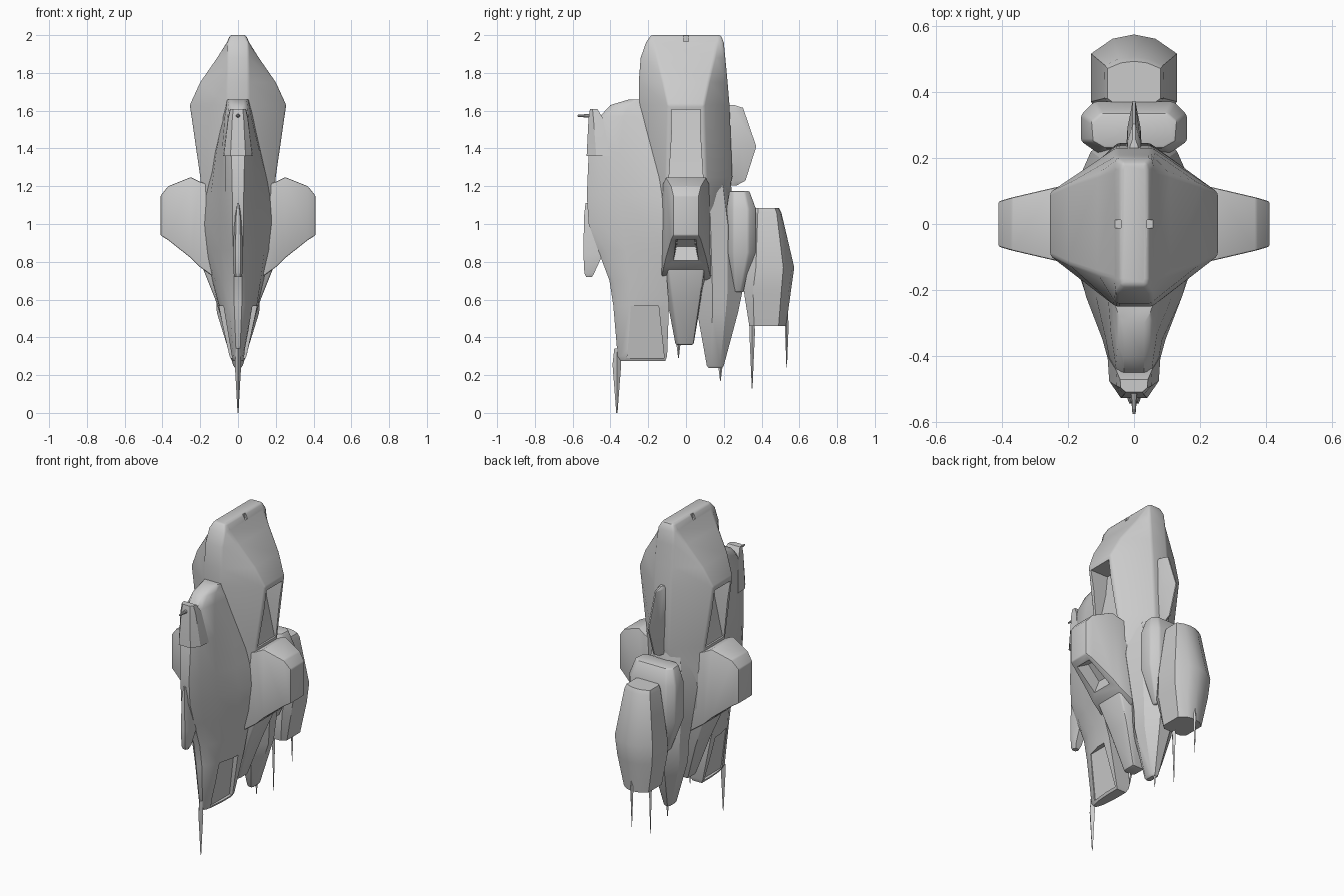
import bpy, bmesh, math
from mathutils import Vector


def activate(ob):
    bpy.ops.object.select_all(action='DESELECT')
    ob.select_set(True)
    bpy.context.view_layer.objects.active = ob


def apply_mod(ob, kind, **props):
    activate(ob)
    m = ob.modifiers.new(kind.lower(), kind)
    for k, v in props.items():
        setattr(m, k, v)
    bpy.ops.object.modifier_apply(modifier=m.name)


def loft(name, rings, bevel=0.0):
    """Skin closed rings of 3D points and cap both ends."""
    bm = bmesh.new()
    rows = [[bm.verts.new(p) for p in r] for r in rings]
    n = len(rows[0])
    for a, b in zip(rows, rows[1:]):
        for i in range(n):
            j = (i + 1) % n
            bm.faces.new((a[i], a[j], b[j], b[i]))
    bm.faces.new(rows[0])
    bm.faces.new(rows[-1])
    bmesh.ops.recalc_face_normals(bm, faces=bm.faces)
    me = bpy.data.meshes.new(name)
    bm.to_mesh(me)
    bm.free()
    ob = bpy.data.objects.new(name, me)
    bpy.context.collection.objects.link(ob)
    if bevel:
        apply_mod(ob, 'BEVEL', width=bevel, segments=2, limit_method='ANGLE',
                  angle_limit=math.radians(25))
    return ob


def sym(z, *half):
    """Mirror a front-to-back half section into a full ring at height z."""
    left = [(-x, y) for x, y in reversed(half) if x > 0]
    return [(x, y, z) for x, y in list(half) + left]


def mirror(ob):
    apply_mod(ob, 'MIRROR', use_mirror_merge=False)


def cut(ob, cutter):
    apply_mod(ob, 'BOOLEAN', operation='DIFFERENCE', object=cutter, solver='EXACT')
    bpy.data.objects.remove(cutter)


def smooth(ob, angle=32):
    activate(ob)
    bpy.ops.object.shade_smooth_by_angle(angle=math.radians(angle))


def rect(x, y, z0, z1):
    return [(x, -y, z0), (x, y, z0), (x, y, z1), (x, -y, z1)]


# Central hull: z, end half width, front y, back y, side x, side half depth
hull_rows = [(2.0, .035, -.185, .185, .042, .165), (1.96, .055, -.212, .2, .06, .165),
             (1.88, .055, -.24, .208, .11, .15), (1.75, .055, -.25, .22, .2, .12),
             (1.63, .055, -.25, .23, .255, .095), (1.25, .05, -.22, .245, .2, .105),
             (1.1, .05, -.2, .21, .19, .11), (.8, .05, -.15, .15, .2, .1),
             (.6, .04, -.1, .08, .12, .075), (.36, .02, -.055, .04, .04, .04)]
hull = loft("main_hull", [sym(z, (w, f), (x, -s), (x, s), (w, b))
                          for z, w, f, b, x, s in hull_rows], .01)

# Side intakes: wedge recess, deep at the top and shallow at the bottom
intake = loft("intake_cutter", [[(x0, -y, z), (x0, y, z), (.4, y, z), (.4, -y, z)]
              for z, x0, y in [(1.605, .13, .078), (1.48, .145, .075), (1.24, .188, .09)]])
mirror(intake)
cut(hull, intake)
# Small notches in the crown
notch = loft("notch_cutter", [rect(.04, .012, 1.965, 2.1), rect(.09, .012, 1.965, 2.1)])
mirror(notch)
cut(hull, notch)
smooth(hull)

# Deep front body and chin
front = loft("front_body", [
    sym(1.66, (.03, -.30), (.045, -.28), (.055, -.25), (.06, -.2), (.06, -.1)),
    sym(1.63, (.03, -.40), (.05, -.37), (.06, -.3), (.065, -.2), (.07, -.1)),
    sym(1.57, (.03, -.455), (.055, -.43), (.07, -.33), (.08, -.2), (.09, -.1)),
    sym(1.38, (.035, -.515), (.065, -.46), (.085, -.35), (.115, -.22), (.13, -.1)),
    sym(1.15, (.03, -.525), (.065, -.46), (.095, -.35), (.145, -.22), (.175, -.1)),
    sym(1.0, (.03, -.515), (.063, -.45), (.095, -.34), (.15, -.2), (.185, -.1)),
    sym(.86, (.025, -.465), (.06, -.42), (.09, -.32), (.14, -.2), (.17, -.1)),
    sym(.70, (.02, -.405), (.05, -.38), (.085, -.3), (.12, -.2), (.135, -.1)),
    sym(.57, (.02, -.385), (.045, -.36), (.075, -.3), (.1, -.2), (.105, -.09)),
    sym(.30, (.01, -.362), (.025, -.345), (.035, -.3), (.045, -.2), (.045, -.1)),
    sym(.275, (.006, -.345), (.015, -.33), (.025, -.29), (.032, -.2), (.032, -.11))])
# Recessed lower side panels
panel = loft("panel_cutter", [[(x0, f, z), (x0, b, z), (.3, b, z), (.3, f, z)]
             for z, x0, f, b in [(.565, .072, -.29, -.145), (.29, .022, -.312, -.115)]])
mirror(panel)
cut(front, panel)
smooth(front, 35)

# Nose housing and its prong
smooth(loft("nose_housing", [
    sym(1.61, (.025, -.508), (.04, -.495), (.042, -.47)),
    sym(1.56, (.03, -.516), (.052, -.49), (.055, -.44)),
    sym(1.36, (.04, -.526), (.075, -.475), (.08, -.40))]))
bpy.ops.mesh.primitive_cone_add(vertices=10, radius1=.013, radius2=.005, depth=.09,
                                location=(0, -.53, 1.573), rotation=(math.pi / 2, 0, 0))
bpy.context.object.name = "nose_prong"
smooth(bpy.context.object)

# Wings, with a rectangular exhaust cut into the sloping underside
wing = loft("wing", [rect(x, y, z0, z1) for x, y, z0, z1 in [
    (.10, .135, .70, 1.19), (.205, .118, .775, 1.225), (.25, .108, .82, 1.248),
    (.37, .08, .915, 1.2), (.41, .068, .94, 1.15)]], .006)
slope = Vector((.20, 0, .17)).normalized()
inward = Vector((-slope.z, 0, slope.x))
mid = Vector((.31, 0, .862))
rings = []
for d, ln, wd in [(-.08, .095, .07), (0, .095, .06), (.075, .06, .045)]:
    c = mid + inward * d
    rings.append([c + slope * ln * a * (1 if a < 0 else .9) + Vector((0, wd * b * (1 - .12 * a), 0))
                  for a, b in [(-1, -1), (1, -1), (1, 1), (-1, 1)]])
vent = loft("vent_cutter", rings)
# Open the exhaust through the wing root and hull flank alike
hull_vent = vent.copy()
hull_vent.data = vent.data.copy()
bpy.context.collection.objects.link(hull_vent)
mirror(hull_vent)
cut(hull, hull_vent)
cut(wing, vent)
mirror(wing)
smooth(wing)

# Rear spindle body
smooth(loft("rear_body", [
    sym(1.24, (.08, .05), (.12, .12), (.09, .19), (.03, .235)),
    sym(1.0, (.1, .04), (.17, .13), (.13, .22), (.05, .26)),
    sym(.65, (.06, .05), (.118, .14), (.11, .22), (.05, .30)),
    sym(.53, (.05, .06), (.112, .14), (.1, .21), (.04, .275)),
    sym(.25, (.012, .11), (.025, .13), (.025, .18), (.012, .2)),
    sym(.238, (.008, .12), (.015, .135), (.015, .175), (.008, .19))]))

# Collar joining rear body to the engine pod
smooth(loft("engine_collar", [
    sym(1.175, (.09, .23), (.125, .25), (.13, .31), (.1, .335)),
    sym(1.08, (.11, .215), (.16, .25), (.16, .33), (.12, .37)),
    sym(.85, (.11, .215), (.16, .25), (.16, .33), (.12, .37)),
    sym(.64, (.05, .24), (.08, .26), (.08, .29), (.05, .31))], .008))

# Engine pod with rounded outer shell
smooth(loft("engine_pod", [
    sym(1.085, (.06, .365), (.08, .38), (.08, .47), (.04, .487), (0, .492)),
    sym(1.06, (.07, .35), (.09, .38), (.088, .48), (.045, .5), (0, .505)),
    sym(.77, (.10, .33), (.13, .37), (.13, .515), (.065, .56), (0, .573)),
    sym(.65, (.09, .305), (.12, .355), (.12, .505), (.06, .545), (0, .556)),
    sym(.46, (.06, .335), (.085, .36), (.085, .49), (.045, .52), (0, .53))]), 28)

# Back fin
smooth(loft("back_fin", [
    sym(1.63, (.012, .2), (.012, .235), (.005, .255)),
    sym(1.615, (.02, .2), (.02, .25), (.004, .302)),
    sym(1.41, (.025, .2), (.02, .29), (.004, .372)),
    sym(1.23, (.02, .2), (.018, .26), (.004, .315)),
    sym(1.205, (.012, .2), (.012, .24), (.004, .27))]))

# Front keel fin
smooth(loft("keel_fin", [
    sym(1.11, (.004, -.532), (.006, -.51), (.006, -.47)),
    sym(1.04, (.010, -.54), (.018, -.51), (.018, -.45)),
    sym(.84, (.014, -.543), (.027, -.51), (.027, -.44)),
    sym(.74, (.012, -.538), (.024, -.515), (.02, -.486)),
    sym(.72, (.010, -.528), (.018, -.512), (.012, -.497))]))


# Antennas: thin tapered spikes hanging below
def spike(name, y, top, bottom, r, thick=.01):
    h = top - bottom
    rows = [(top, .6), (top - .25 * h, 1), (top - .55 * h, .65), (bottom, .15)]
    smooth(loft(name, [sym(z, (0, y - r * k), (thick * k, y), (0, y + r * k))
                       for z, k in rows]))


spike("front_antenna", -.366, .34, 0, .023, .017)
spike("middle_antenna", -.04, .40, .29, .012)
spike("rear_antenna", .182, .29, .17, .013)
spike("pod_antenna_inner", .35, .53, .13, .015)
spike("pod_antenna_outer", .533, .53, .24, .010)
